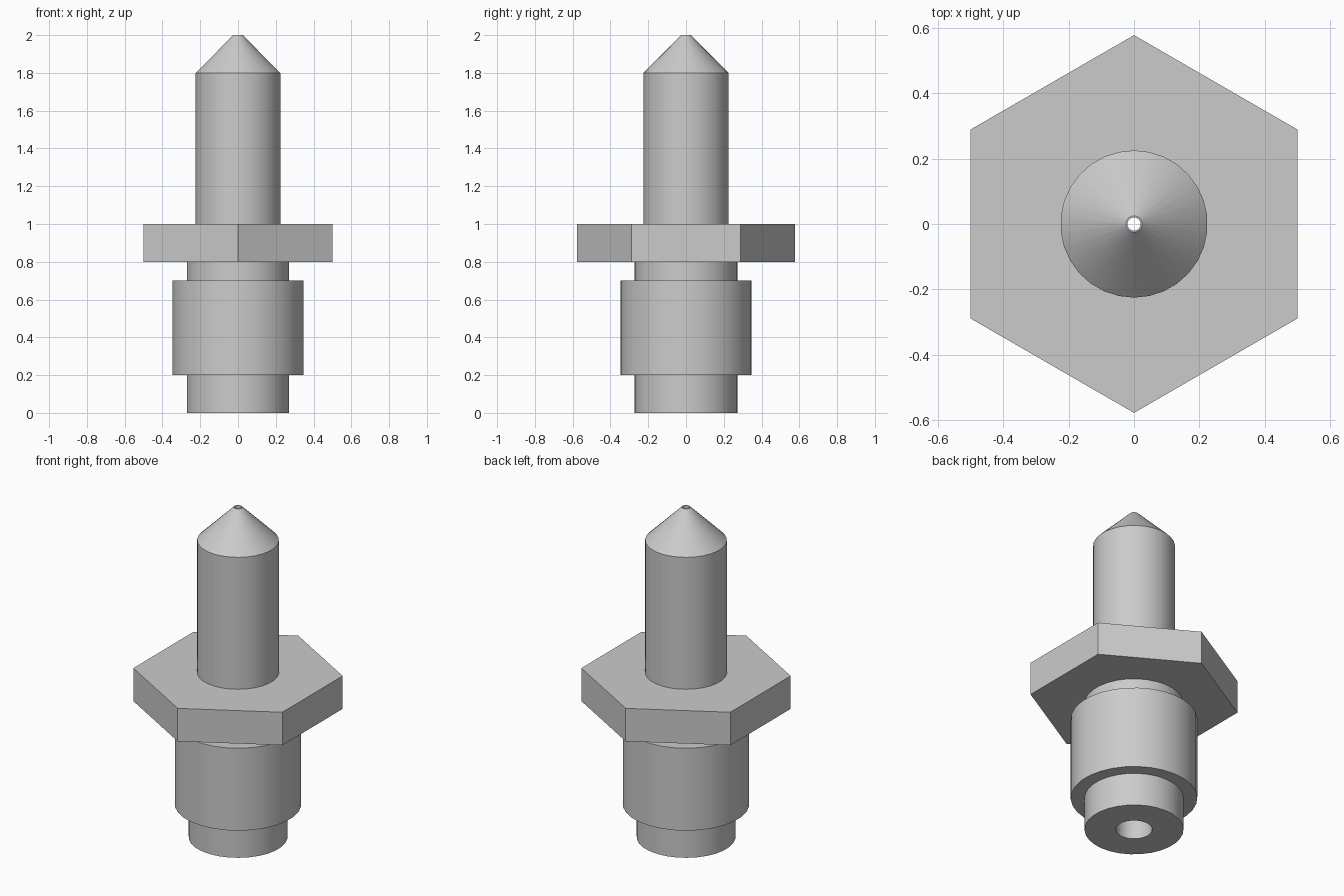
import bpy, bmesh, math

cube = bpy.data.objects.get("Cube")
if cube:
    bpy.data.objects.remove(cube, do_unlink=True)

SIDES = 30

metal = bpy.data.materials.new("grey metal")
metal.use_nodes = True
GREY = (0.6, 0.6, 0.6, 1)
metal.diffuse_color = GREY
metal.node_tree.nodes["Principled BSDF"].inputs["Base Color"].default_value = GREY


def hex_scale(a):
    """Stretch a circle of the flat radius out to a hexagon."""
    turn = math.radians(60)
    return 1 / math.cos((a + turn / 2) % turn - turn / 2)


def lathe(name, profile):
    """Spin (radius, height, is_hex) points into an open shell."""
    bm = bmesh.new()
    rings = []
    for r, z, is_hex in profile:
        ring = []
        for i in range(SIDES):
            a = math.pi / 2 + math.tau * i / SIDES
            s = r * (hex_scale(a) if is_hex else 1)
            ring.append(bm.verts.new((s * math.cos(a), s * math.sin(a), z)))
        rings.append(ring)
    for low, high in zip(rings, rings[1:]):
        for i in range(SIDES):
            j = (i + 1) % SIDES
            bm.faces.new((low[i], low[j], high[j], high[i]))
    mesh = bpy.data.meshes.new(name)
    bm.to_mesh(mesh)
    bm.free()
    mesh.materials.append(metal)
    obj = bpy.data.objects.new(name, mesh)
    bpy.context.collection.objects.link(obj)
    bpy.ops.object.select_all(action="DESELECT")
    obj.select_set(True)
    bpy.context.view_layer.objects.active = obj
    bpy.ops.object.shade_smooth_by_angle(angle=math.radians(25))


NECK, BARREL, STEM, FLAT, BORE, ORIFICE, TIP = 0.272, 0.348, 0.225, 0.5, 0.1, 0.02, 0.025

# Stepped barrel with its bottom rim
lathe("barrel", [(BORE, 0, 0), (NECK, 0, 0), (NECK, 0.2, 0), (BARREL, 0.2, 0),
                 (BARREL, 0.7, 0), (NECK, 0.7, 0), (NECK, 0.8, 0)])
# Hexagonal collar
lathe("hex_collar", [(NECK, 0.8, 0), (FLAT, 0.8, 1), (FLAT, 1, 1), (STEM, 1, 0)])
# Stem with conical tip
lathe("stem", [(STEM, 1, 0), (STEM, 1.8, 0), (TIP, 2, 0), (ORIFICE, 2, 0)])
# Through bore, narrowing to the orifice
lathe("bore", [(ORIFICE, 2, 0), (ORIFICE, 1.9, 0), (BORE, 1.8, 0), (BORE, 0, 0)])
